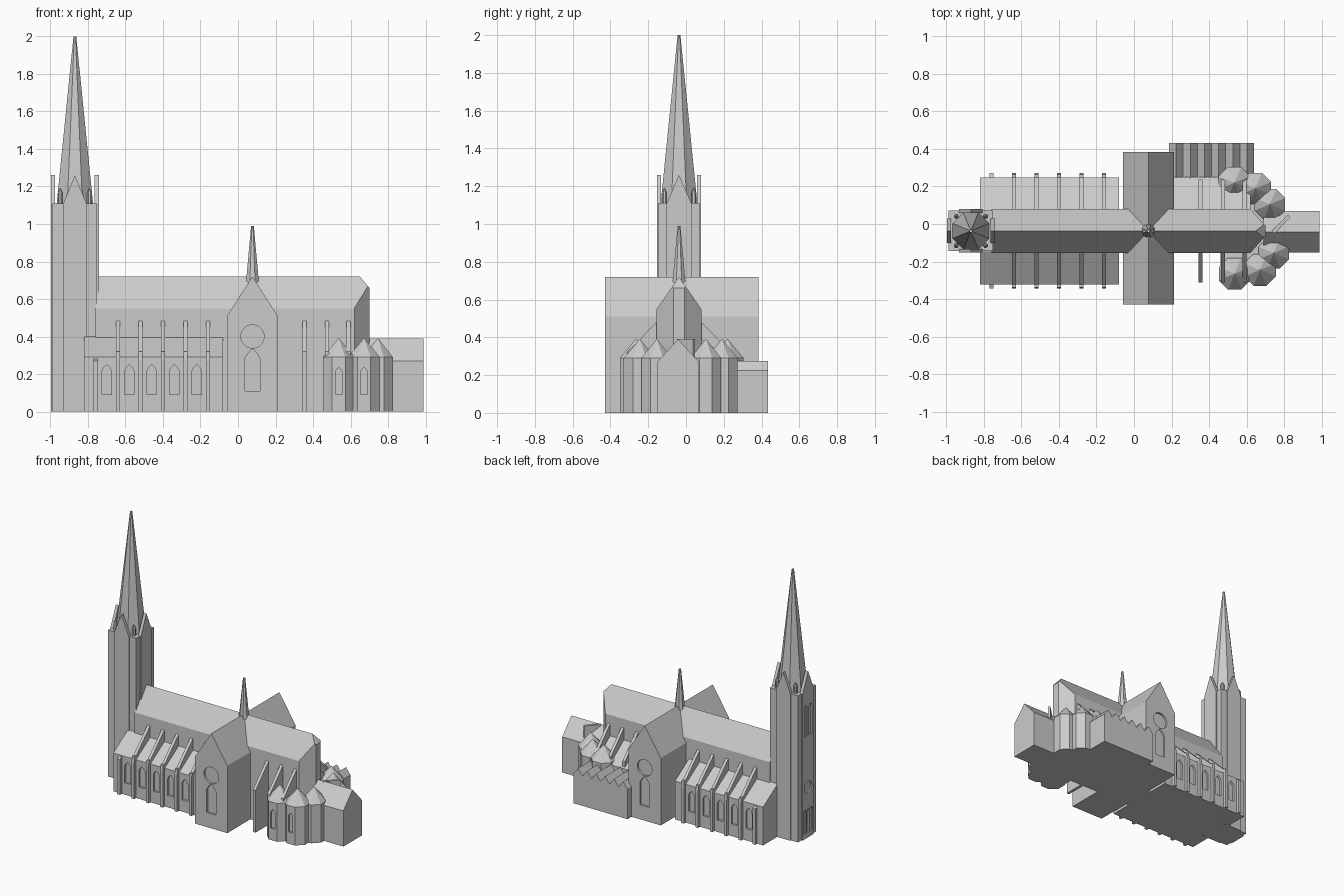
import bpy, bmesh, math
from mathutils import Vector

if "Cube" in bpy.data.objects:
    bpy.data.objects.remove(bpy.data.objects["Cube"])

C = -0.037  # y of the church's long axis
stone = bpy.data.materials.new("grey_stone")
stone.diffuse_color = (0.6, 0.6, 0.6, 1)
stone.use_nodes = True
stone.node_tree.nodes["Principled BSDF"].inputs["Base Color"].default_value = stone.diffuse_color


def finish(name, bm):
    bmesh.ops.recalc_face_normals(bm, faces=bm.faces[:])
    me = bpy.data.meshes.new(name)
    bm.to_mesh(me)
    bm.free()
    me.materials.append(stone)
    ob = bpy.data.objects.new(name, me)
    bpy.context.collection.objects.link(ob)
    return ob


def prism_bm(pts, axis, a, b):
    """Extrude a 2D outline along an axis from a to b."""
    place = {'x': lambda u, w, t: (t, u, w),
             'y': lambda u, w, t: (u, t, w),
             'z': lambda u, w, t: (u, w, t)}[axis]
    bm = bmesh.new()
    lo = [bm.verts.new(place(u, w, a)) for u, w in pts]
    hi = [bm.verts.new(place(u, w, b)) for u, w in pts]
    bm.faces.new(lo)
    bm.faces.new(hi)
    n = len(pts)
    for i in range(n):
        j = (i + 1) % n
        bm.faces.new((lo[i], lo[j], hi[j], hi[i]))
    return bm


def prism(name, pts, axis, a, b):
    return finish(name, prism_bm(pts, axis, a, b))


def box(name, x0, x1, y0, y1, z0, z1):
    return prism(name, [(x0, y0), (x1, y0), (x1, y1), (x0, y1)], 'z', z0, z1)


def house(c, half, eave, top, base=0):
    return [(c - half, base), (c + half, base), (c + half, eave), (c, top), (c - half, eave)]


def lancet(c, half, z0, z1):
    rise = half * 1.3
    return [(c - half, z0), (c + half, z0), (c + half, z1 - rise),
            (c + half * .6, z1 - rise * .45), (c, z1),
            (c - half * .6, z1 - rise * .45), (c - half, z1 - rise)]


def rose(c, z, r, n=24):
    return [(c + r * math.cos(i * math.tau / n), z + r * math.sin(i * math.tau / n)) for i in range(n)]


def recess(ob, outlines, axis, face, depth=0.015):
    """Sink window outlines into the wall whose plane is at 'face' (signed depth goes inward)."""
    for pts in outlines:
        cutter = prism("window_cutter", pts, axis, face - depth, face + depth)
        cutter.hide_render = True
        m = ob.modifiers.new("window", 'BOOLEAN')
        m.operation = 'DIFFERENCE'
        m.solver = 'EXACT'
        m.object = cutter
        bpy.context.view_layer.objects.active = ob
        bpy.ops.object.modifier_apply(modifier=m.name)
        bpy.data.objects.remove(cutter)


def cone(name, x, y, z0, z1, r0, r1, n=8):
    bm = bmesh.new()
    ring = lambda r, z: [bm.verts.new((x + r * math.cos((i + .5) * math.tau / n),
                                       y + r * math.sin((i + .5) * math.tau / n), z)) for i in range(n)]
    lo, hi = ring(r0, z0), ring(r1, z1)
    bm.faces.new(lo)
    bm.faces.new(hi)
    for i in range(n):
        j = (i + 1) % n
        bm.faces.new((lo[i], lo[j], hi[j], hi[i]))
    return finish(name, bm)


# Nave and choir with a polygonal east end
bm = prism_bm(house(C, 0.118, 0.55, 0.72), 'x', -0.76, 0.70)
for co, no in [((0.62, C - 0.118, 0), (0.09, -0.08, 0)),
               ((0.62, C + 0.118, 0), (0.09, 0.08, 0)),
               ((0.65, C, 0.72), (0.06, 0, 0.05))]:
    cut = bmesh.ops.bisect_plane(bm, geom=bm.verts[:] + bm.edges[:] + bm.faces[:],
                                 plane_co=co, plane_no=Vector(no).normalized(), clear_outer=True)
    edges = [e for e in cut['geom_cut'] if isinstance(e, bmesh.types.BMEdge)]
    bmesh.ops.holes_fill(bm, edges=edges)
finish("nave_and_choir", bm)

# Transept with rose and lancet on both gables
transept = prism("transept", house(0.077, 0.135, 0.51, 0.72), 'y', -0.43, 0.385)
for face in (-0.43, 0.385):
    recess(transept, [rose(0.077, 0.40, 0.062), lancet(0.077, 0.04, 0.11, 0.335)], 'y', face)

# Crossing fleche
cone("fleche", 0.077, C, 0.69, 0.99, 0.037, 0.008)

# Side aisles, windows, buttress piers and flying buttresses
for s, side in ((-1, "south"), (1, "north")):
    wall, outer = C + s * 0.11, C + s * 0.285
    aisle = prism(side + "_aisle", [(wall, 0), (outer, 0), (outer, 0.29), (wall, 0.40)], 'x', -0.82, -0.08)
    recess(aisle, [lancet(-0.70 + 0.12 * i, 0.025, 0.09, 0.25) for i in range(5)], 'y', outer)
    for i in range(6):
        x = -0.76 + 0.12 * i
        tip = C + s * 0.308
        prism(side + "_pier", [(outer - s * .02, 0), (tip, 0), (tip, 0.27), (tip - s * .006, 0.32),
                               (outer - s * .02, 0.32)] if i else
              [(outer - s * .02, 0), (tip, 0), (tip, 0.27), (outer - s * .02, 0.29)], 'x', x - .011, x + .011)
        if i:
            prism(side + "_flyer", [(wall, 0.36), (outer, 0.28), (outer, 0.32), (wall, 0.49)],
                  'x', x - .011, x + .011)
    # choir flyers
    for x in (0.355, 0.475, 0.59):
        end = C + s * 0.275
        prism(side + "_choir_flyer", [(wall, 0), (end, 0), (end, 0.32), (wall, 0.49)], 'x', x - .011, x + .011)

# North choir aisle and the saw-roofed annex beside it
prism("north_choir_aisle", [(0.07, 0), (0.25, 0), (0.25, 0.27), (0.07, 0.40)], 'x', 0.20, 0.62)
teeth = [(0.187, 0), (0.187, 0.225)]
for i in range(6):
    x = 0.187 + 0.0755 * i
    teeth += [(x + 0.03775, 0.275), (x + 0.0755, 0.225)]
prism("annex", teeth + [(0.64, 0)], 'y', 0.24, 0.433)

# Ambulatory core behind the chapels
prism("ambulatory", [(0.46, -0.24), (0.66, -0.24), (0.76, -0.12), (0.76, 0.05), (0.66, 0.17), (0.46, 0.17)],
      'z', 0, 0.28)

# Radiating chapels: octagonal bodies with pyramid roofs
for x, y, r in [(0.537, -0.265, 0.092), (0.672, -0.245, 0.092), (0.745, -0.155, 0.088),
                (0.535, 0.22, 0.092), (0.648, 0.19, 0.09), (0.725, 0.105, 0.088)]:
    body = cone("chapel", x, y, 0, 0.29, r, r)
    if y < -0.2:
        recess(body, [lancet(x, 0.018, 0.09, 0.235)], 'y', y - r * math.cos(math.pi / 8), 0.012)
    cone("chapel_roof", x, y, 0.29, 0.39, r, 0.002)

# East chapel and the diagonal buttress against it
prism("east_chapel", house(C - 0.005, 0.11, 0.27, 0.39), 'x', 0.69, 0.99)
fin = box("diagonal_buttress", -0.06, 0.06, -0.009, 0.009, 0, 0.39)
fin.location = (0.785, 0.0, 0)
fin.rotation_euler.z = math.radians(45)

# West tower: shaft, four gabled face plates, corner pinnacles, spire
TX = -0.87
box("tower_shaft", TX - 0.118, TX + 0.118, C - 0.108, C + 0.108, 0, 1.11)
for s in (-1, 1):
    a, b = sorted((C + s * 0.095, C + s * 0.116))
    prism("tower_gable_side", house(TX, 0.062, 1.11, 1.26), 'y', a, b)
    a, b = sorted((TX + s * 0.105, TX + s * 0.128))
    plate = prism("tower_gable_end", house(C, 0.065, 1.11, 1.26), 'x', a, b)
    if s < 0:
        west = [rose(C, 0.38, 0.045)]
        west += [lancet(C + d, 0.016, 0.77, 1.01) for d in (-0.028, 0.028)]
        west += [lancet(C + d, 0.015, 0.04, 0.22) for d in (-0.04, 0, 0.04)]
        recess(plate, west, 'x', a)
    for t in (-1, 1):
        cone("pinnacle", TX + s * 0.078, C + t * 0.078, 1.10, 1.165, 0.014, 0.014)
        cone("pinnacle_cap", TX + s * 0.078, C + t * 0.078, 1.165, 1.19, 0.014, 0.002)
cone("spire", TX, C, 1.10, 2.0, 0.106, 0.008)
